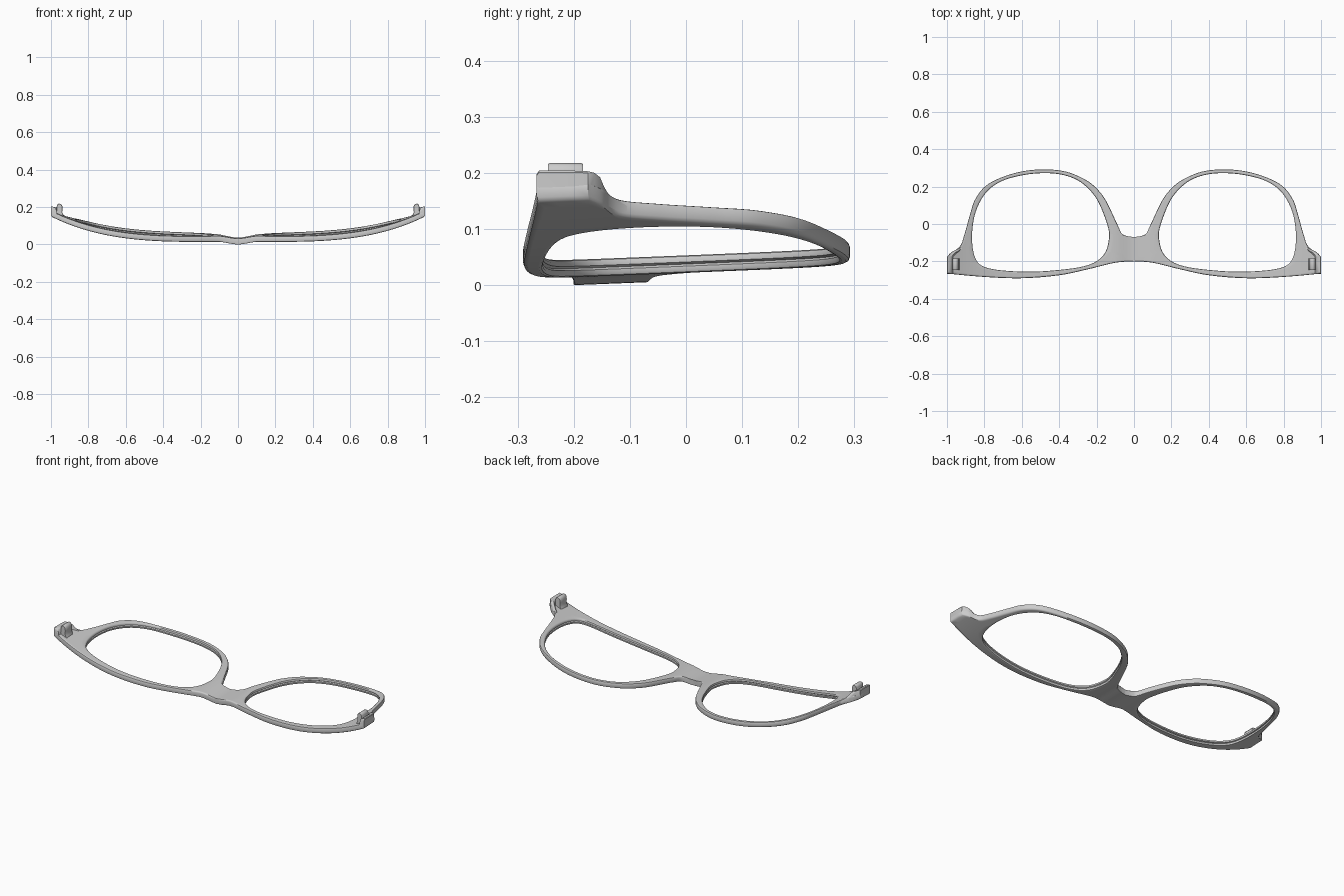
import bpy, bmesh, math

if "Cube" in bpy.data.objects:
    bpy.data.objects.remove(bpy.data.objects["Cube"])

# Half outlines (right side), seen from the top
LOWER = [(0, -.2), (.1, -.207), (.25, -.243), (.4, -.274), (.6, -.29), (.8, -.283), (1, -.265)]
UPPER = [(1, -.175), (.975, -.15), (.93, -.12), (.905, -.05), (.877, .05), (.85, .13), (.797, .2), (.716, .246),
         (.6, .281), (.476, .292), (.36, .279), (.26, .237), (.2, .19), (.15, .125), (.09, 0), (.066, -.05), (.035, -.065), (0, -.07)]
LENS = [(.476, .272), (.37, .26), (.28, .22), (.2, .134), (.144, 0), (.134, -.08), (.166, -.17), (.26, -.224), (.45, -.25),
        (.62, -.254), (.78, -.236), (.845, -.19), (.866, -.08), (.85, .053), (.797, .16), (.716, .225), (.6, .26)]
CX, CY = .5, 0.0
THICK = .031


def spline(pts, closed=False, n=8):
    """Catmull-Rom curve through the points"""
    m = len(pts)
    get = (lambda i: pts[i % m]) if closed else (lambda i: pts[min(max(i, 0), m - 1)])
    out = []
    for i in range(m if closed else m - 1):
        a, b, c, d = (get(i + k) for k in (-1, 0, 1, 2))
        for s in range(n):
            t = s / n
            out.append(tuple(.5 * (2 * b[k] + (c[k] - a[k]) * t + (2 * a[k] - 5 * b[k] + 4 * c[k] - d[k]) * t * t
                                   + (3 * b[k] - a[k] - 3 * c[k] + d[k]) * t ** 3) for k in (0, 1)))
    return out if closed else out + [pts[-1]]


def base_z(x, y):
    """Wrap of the front face, with a dip at the bridge"""
    x = abs(x)
    dip = .014 * math.cos(math.pi * x / .22) ** 2 if x < .11 else 0
    return .012 + .138 * x ** 3.6 + .04 * (y + .25) - dip


lens = spline(LENS, True)


def lens_hit(p):
    """Where the ray from the lens centre to p crosses the lens opening"""
    dx, dy = p[0] - CX, p[1] - CY
    for a, b in zip(lens, lens[1:] + lens[:1]):
        ax, ay, bx, by = a[0] - CX, a[1] - CY, b[0] - CX, b[1] - CY
        ca, cb = dx * ay - dy * ax, dx * by - dy * bx
        if ca * cb <= 0 and ca != cb and dx * (ax + bx) + dy * (ay + by) > 0:
            t = ca / (ca - cb)
            return a[0] + (b[0] - a[0]) * t, a[1] + (b[1] - a[1]) * t
    return p


def finish(name, bm):
    bmesh.ops.remove_doubles(bm, verts=bm.verts, dist=1e-5)
    bmesh.ops.recalc_face_normals(bm, faces=bm.faces)
    me = bpy.data.meshes.new(name)
    bm.to_mesh(me)
    bm.free()
    ob = bpy.data.objects.new(name, me)
    bpy.context.collection.objects.link(ob)
    mod = ob.modifiers.new("mirror", 'MIRROR')
    mod.use_mirror_merge = True
    mod.merge_threshold = 1e-4
    bpy.ops.object.select_all(action='DESELECT')
    ob.select_set(True)
    bpy.context.view_layer.objects.active = ob
    bpy.ops.object.shade_smooth_by_angle(angle=math.radians(40))
    return ob


def loft(bm, rings, closed):
    """Skin a row of equal cross-section rings"""
    vs = [[bm.verts.new(p) for p in r] for r in rings]
    k = len(vs[0])
    for i in range(len(vs) if closed else len(vs) - 1):
        a, b = vs[i], vs[(i + 1) % len(vs)]
        for j in range(k):
            bm.faces.new((a[j], a[(j + 1) % k], b[(j + 1) % k], b[j]))
    if not closed:
        bm.faces.new(vs[0])
        bm.faces.new(vs[-1])


# Frame: rim cross-section with rounded edges and a lens groove
outer = spline(LOWER) + [(1, -.235), (1, -.205)] + spline(UPPER)
outer += [(0, -.07 - .13 * i / 6) for i in range(1, 6)]
rings = []
for p in outer:
    q = lens_hit(p)
    L = math.dist(p, q)
    r, ri, h = (.007 if p[0] > 1e-4 else 0), .006, THICK
    flat = [r + (L - r - ri) * i / 7 for i in range(8)]
    sec = [(.3 * r, .3 * r)] + [(d, 0) for d in flat]
    sec += [(L - .3 * ri, .3 * ri), (L, ri), (L, .38 * h), (L - .006, .5 * h), (L, .62 * h), (L, h - ri), (L - .3 * ri, h - .3 * ri)]
    sec += [(d, h) for d in reversed(flat)] + [(.3 * r, h - .3 * r), (0, h - r), (0, r)]
    ring = []
    for d, z in sec:
        x, y = p[0] + (q[0] - p[0]) * d / L, p[1] + (q[1] - p[1]) * d / L
        ring.append((x, y, base_z(x, y) + z))
    rings.append(ring)
bm = bmesh.new()
loft(bm, rings, True)
bmesh.ops.delete(bm, geom=[f for f in bm.faces if all(abs(v.co.x) < 1e-5 for v in f.verts)], context='FACES')
finish("frame", bm)

# End blocks: raised outer corners that carry the hinges (y, outer x, top z)
bm = bmesh.new()
rows = [(-.266, .999, .198), (-.262, 1, .204), (-.2, 1, .204), (-.175, .999, .203), (-.163, .987, .2), (-.153, .977, .192),
        (-.146, .966, .175), (-.138, .953, .162), (-.125, .935, .153), (-.105, .922, .144), (-.09, .915, .135)]
rings = []
for y, x, z in rows:
    lo = base_z(x, y) + .008
    rings.append([(x, y, lo), (x, y, z - .003), (x - .003, y, z), (x - .022, y, z - .006), (x - .027, y, z - .012), (x - .034, y, lo)])
loft(bm, rings, False)
finish("end_block", bm)

# Hinges: small curled tab beside each block
prof = [(.925, .13), (.98, .145), (.98, .168), (.97, .178), (.969, .205), (.965, .214), (.957, .218),
        (.947, .216), (.94, .207), (.938, .19), (.94, .172), (.935, .16)]
bm = bmesh.new()
rings = []
for y, s in ((-.246, .9), (-.242, 1), (-.188, 1), (-.184, .9)):
    rings.append([(.957 + (x - .957) * s, y, .17 + (z - .17) * (.96 if s < 1 else 1)) for x, z in prof])
loft(bm, rings, False)
finish("hinge", bm)
